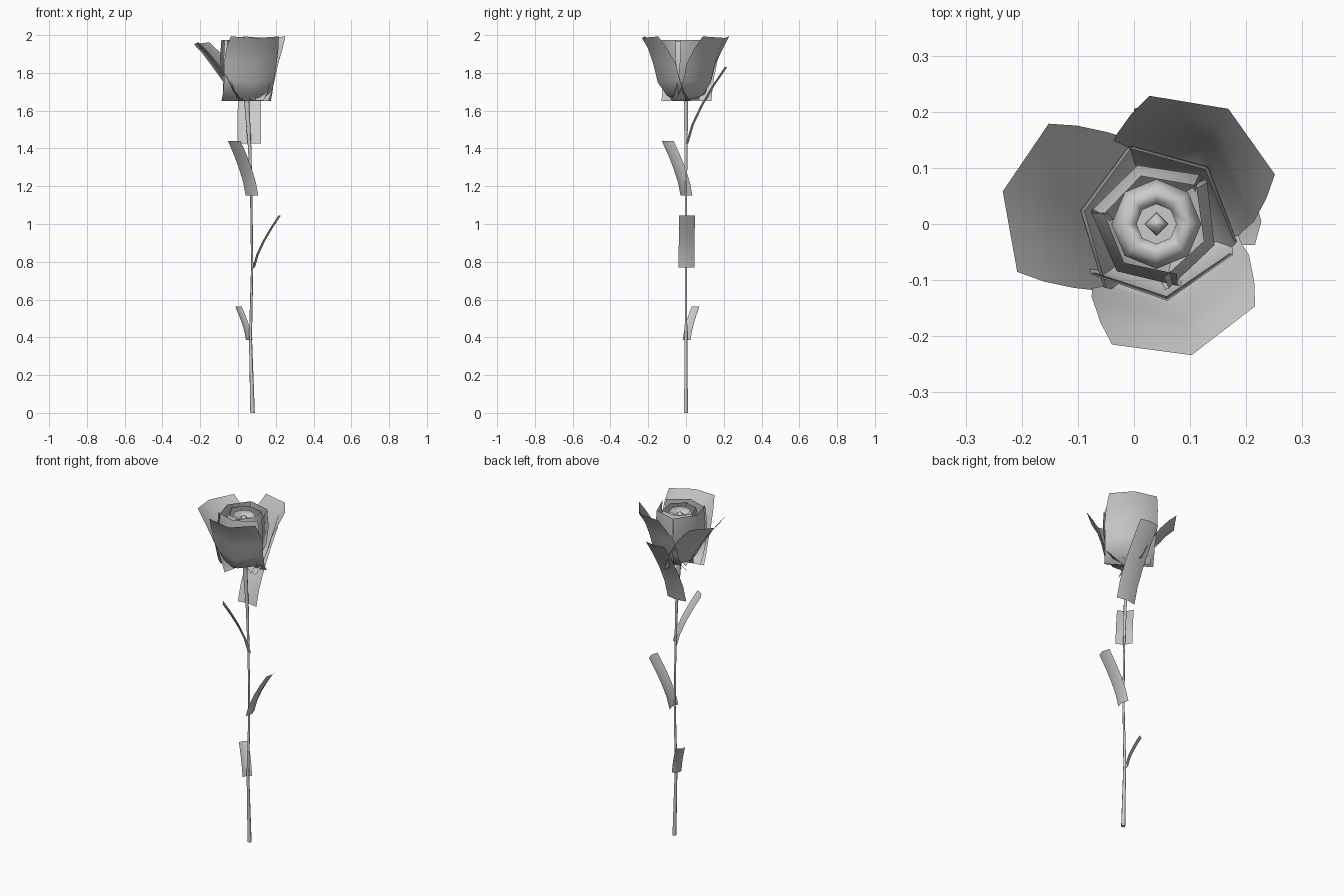
import bpy
from math import sin, cos, radians, pi
from mathutils import Vector

if "Cube" in bpy.data.objects:
    bpy.data.objects.remove(bpy.data.objects["Cube"])

CX = 0.04  # flower axis offset in x


def make_mesh(name, verts, cols, closed=False):
    """Skin rows of `cols` points into a quad surface."""
    rows = len(verts) // cols
    faces = []
    for r in range(rows - 1):
        for c in range(cols if closed else cols - 1):
            d = (c + 1) % cols
            faces.append((r * cols + c, r * cols + d,
                          (r + 1) * cols + d, (r + 1) * cols + c))
    if closed:
        faces.append(tuple(reversed(range(cols))))
        faces.append(tuple(range((rows - 1) * cols, rows * cols)))
    me = bpy.data.meshes.new(name)
    me.from_pydata(verts, [], faces)
    ob = bpy.data.objects.new(name, me)
    bpy.context.collection.objects.link(ob)
    for p in me.polygons:
        p.use_smooth = len(p.vertices) == 4
    return ob


def rings(name, path, sides):
    """Loft round sections (x, z, radius)."""
    verts = [(x + r * cos(2 * pi * i / sides), r * sin(2 * pi * i / sides), z)
             for x, z, r in path for i in range(sides)]
    return make_mesh(name, verts, sides, True)


def petal(name, angle, rows):
    """Cupped petal: rows of (reach, z, half width, sag of edges, edge lift)."""
    a = radians(angle)
    out = Vector((cos(a), sin(a), 0))
    side = Vector((-sin(a), cos(a), 0))
    verts = []
    for d, z, w, sag, lift in rows:
        for u in (-1, 0, 1):
            p = out * (d - sag * abs(u)) + side * w * u
            verts.append((CX + p.x, p.y, z + lift * abs(u)))
    return make_mesh(name, verts, 3)


def leaf(name, base, tip, half_width, crease=0.012):
    """Creased strip that bends outwards from the stem."""
    base, tip = Vector(base), Vector(tip)
    out = Vector((tip.x - base.x, tip.y - base.y, 0))
    n = out.normalized()
    side = Vector((-n.y, n.x, 0))
    verts = []
    for i in range(5):
        t = i / 4
        c = base + out * t ** 1.4
        c.z = base.z + (tip.z - base.z) * t
        for u in (-1, 0, 1):
            p = c + side * half_width * u + n * crease * (1 - abs(u))
            verts.append(tuple(p))
    return make_mesh(name, verts, 3)


# Stem
rings("stem", [(0.077, 0, 0.012), (0.066, 0.4, 0.008), (0.075, 0.78, 0.006),
               (0.070, 1.15, 0.006), (0.062, 1.4, 0.009), (0.045, 1.67, 0.014)], 6)

# Leaves
leaf("leaf_low", (0.06, 0.003, 0.385), (0.003, 0.05, 0.562), 0.027)
leaf("leaf_right", (0.078, 0.003, 0.77), (0.215, 0.005, 1.045), 0.042)
leaf("leaf_left", (0.074, 0.003, 1.15), (-0.02, -0.097, 1.44), 0.046)
leaf("leaf_top", (0.06, 0.0, 1.425), (0.062, 0.205, 1.83), 0.062)

# Outer petals: two upright cups and one that opens further
cup = [(0.01, 1.65, 0.135, 0.0, 0.0), (0.105, 1.68, 0.135, 0.06, 0.015),
       (0.155, 1.75, 0.137, 0.085, 0.01), (0.18, 1.85, 0.145, 0.085, 0.0),
       (0.208, 1.93, 0.142, 0.065, 0.0), (0.242, 1.985, 0.132, 0.055, 0.008)]
wide = [(0.01, 1.65, 0.135, 0.0, 0.0), (0.075, 1.69, 0.135, 0.04, 0.015),
        (0.13, 1.765, 0.137, 0.06, 0.01), (0.185, 1.84, 0.142, 0.065, 0.01),
        (0.235, 1.905, 0.142, 0.06, 0.01), (0.28, 1.952, 0.135, 0.055, 0.01)]
petal("outer_petal_back", 58, cup)
petal("outer_petal_front", -75, cup)
petal("outer_petal_left", 168, wide)

# Middle petals wrap the bud
middle = [(0.01, 1.655, 0.12, 0.0, 0.0), (0.085, 1.69, 0.125, 0.05, 0.01),
          (0.125, 1.77, 0.128, 0.065, 0.0), (0.138, 1.87, 0.128, 0.065, 0.0),
          (0.13, 1.975, 0.122, 0.06, 0.0)]
for i, a in enumerate((-82, 48, 170)):
    petal(f"middle_petal_{i}", a, middle)

# Inner petals lean inwards at the rim
inner = [(0.01, 1.66, 0.08, 0.0, 0.0), (0.08, 1.71, 0.09, 0.04, 0.0),
         (0.105, 1.8, 0.105, 0.05, 0.0), (0.11, 1.9, 0.1, 0.05, 0.0),
         (0.09, 1.97, 0.085, 0.045, 0.0)]
for i, a in enumerate((-20, 108, 230)):
    petal(f"inner_petal_{i}", a, inner)

# Bud: octagonal body folding in at the rim, with a small centre
rings("bud", [(CX, 1.66, 0.02), (CX, 1.72, 0.06), (CX, 1.82, 0.08),
              (CX, 1.91, 0.08), (CX, 1.96, 0.058), (CX, 1.925, 0.036)], 8)
rings("bud_centre", [(CX, 1.91, 0.022), (CX, 1.94, 0.02), (CX, 1.955, 0.004)], 4)
